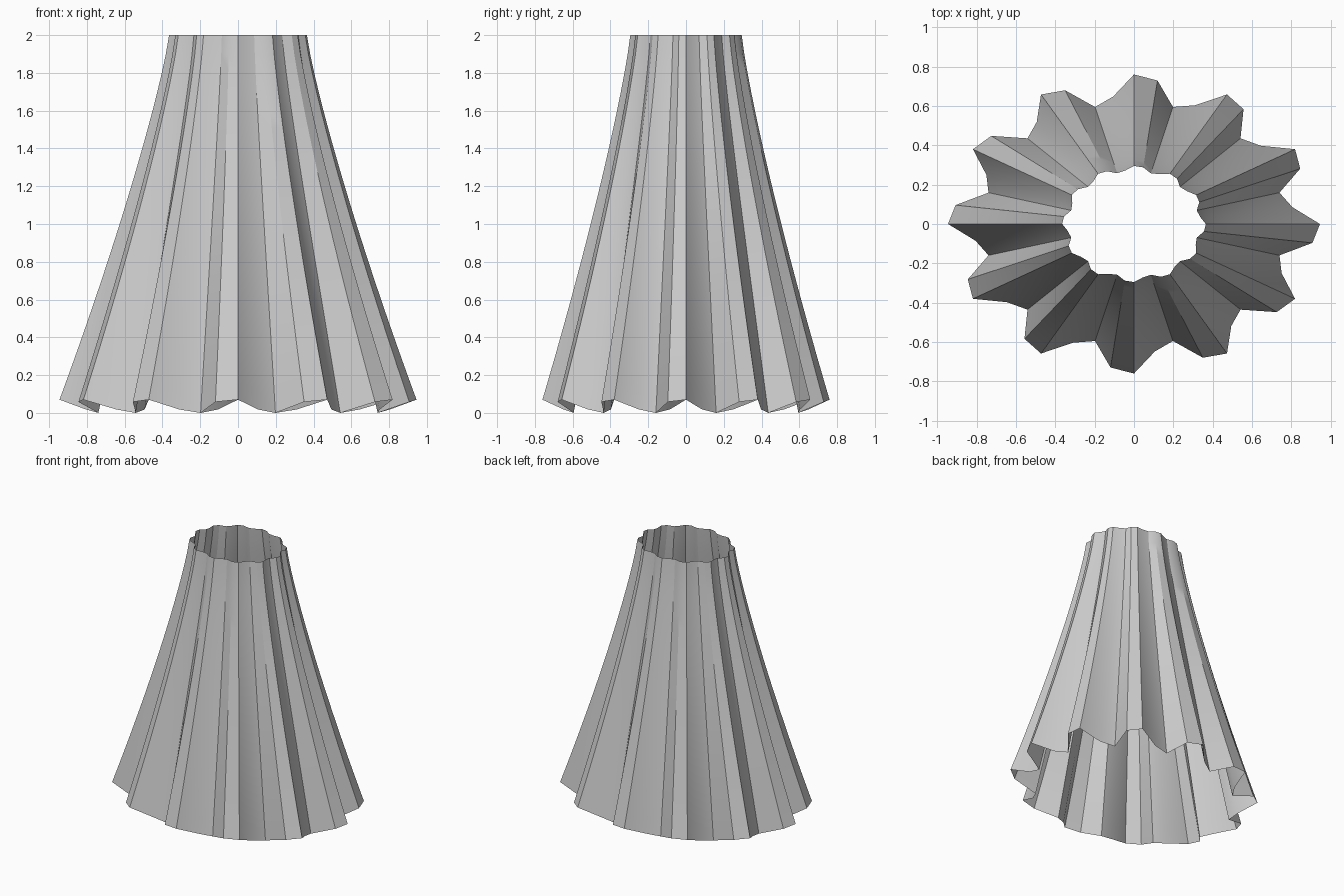
import bpy, bmesh, math

if "Cube" in bpy.data.objects:
    bpy.data.objects.remove(bpy.data.objects["Cube"])

FOLDS = 12
ROWS = 20
# fold height at the four points of one skewed pleat: ridge, slope, valley, slope
PLEAT = [1.0, 0.26, 0.0, 0.83]
COLS = FOLDS * len(PLEAT)


def skirt_point(row, col):
    t = row / ROWS                      # 0 at waist, 1 at hem
    fold = PLEAT[col % len(PLEAT)]
    a = 2 * math.pi * col / COLS
    flare = t ** 1.18
    depth = 0.095 + 0.095 * t           # pleats deepen towards the hem
    k = 1 - depth * (1 - fold)
    rx = (0.365 + 0.58 * flare) * k
    ry = (0.295 + 0.465 * flare) * k
    z = 2 - 2 * t + 0.07 * fold * t * t  # ridges lift the hem
    return rx * math.cos(a), ry * math.sin(a), z


# pleated skirt: open tube of elliptical pleated rings
bm = bmesh.new()
rings = [[bm.verts.new(skirt_point(r, c)) for c in range(COLS)]
         for r in range(ROWS + 1)]
for upper, lower in zip(rings, rings[1:]):
    for c in range(COLS):
        n = (c + 1) % COLS
        bm.faces.new((upper[c], lower[c], lower[n], upper[n]))

mesh = bpy.data.meshes.new("pleated_skirt")
bm.to_mesh(mesh)
bm.free()
skirt = bpy.data.objects.new("pleated_skirt", mesh)
bpy.context.collection.objects.link(skirt)

# smooth down the panels, crisp along the pleats
bpy.context.view_layer.objects.active = skirt
skirt.select_set(True)
bpy.ops.object.shade_smooth_by_angle(angle=math.radians(30))
